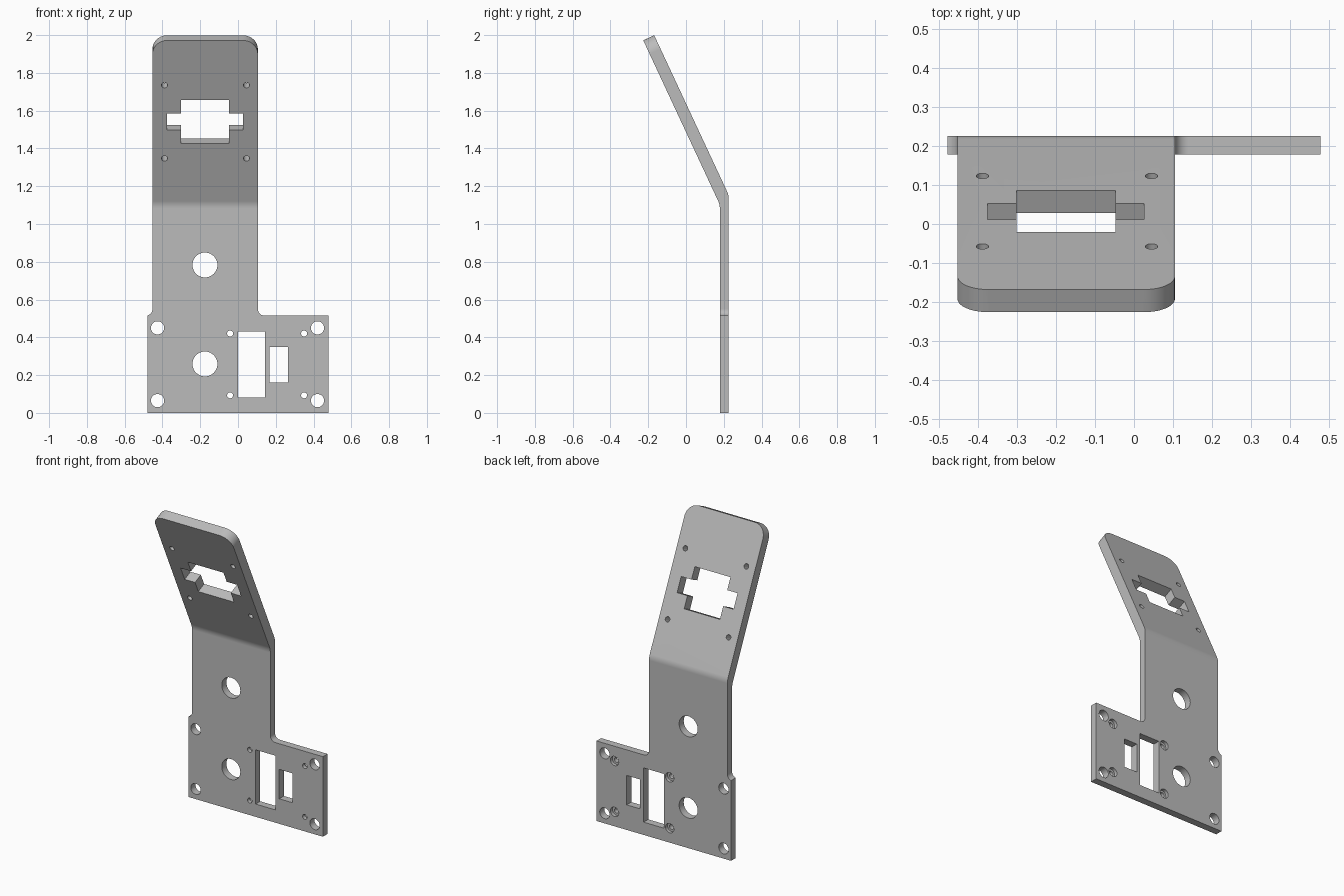
import bpy, bmesh, math
from mathutils import Matrix, Vector

cube = bpy.data.objects.get("Cube")
if cube:
    bpy.data.objects.remove(cube)

FRONT, BACK = 0.179, 0.226          # y of the upright plate faces
TILT = math.radians(25)             # forward lean of the head
THICK, LENGTH = 0.064, 0.959        # head thickness and length
LEFT, RIGHT = -0.453, 0.105         # neck edges
BEND = Vector((0, FRONT, 1.103))

UPRIGHT = Matrix.Rotation(math.pi / 2, 4, 'X')
HEAD = Matrix.Translation(BEND) @ Matrix.Rotation(math.pi / 2 + TILT, 4, 'X')


def arc(cx, cy, r, a0, a1, n):
    """Points on an arc, angles in degrees."""
    return [(cx + r * math.cos(math.radians(a0 + (a1 - a0) * i / n)),
             cy + r * math.sin(math.radians(a0 + (a1 - a0) * i / n))) for i in range(n + 1)]


def circle(x, y, r, n=32):
    return arc(x, y, r, 0, 360, n)[:-1]


def rect(x0, x1, y0, y1, r=0):
    if not r:
        return [(x0, y0), (x1, y0), (x1, y1), (x0, y1)]
    centres = [(x1 - r, y1 - r), (x0 + r, y1 - r), (x0 + r, y0 + r), (x1 - r, y0 + r)]
    return [p for i, (cx, cy) in enumerate(centres) for p in arc(cx, cy, r, 90 * i, 90 * i + 90, 8)]


def prism(name, points, frame, w0, w1):
    """Extrude a 2D outline along the local z axis of a frame."""
    bm = bmesh.new()
    face = bm.faces.new([bm.verts.new((x, y, w0)) for x, y in points])
    top = bmesh.ops.extrude_face_region(bm, geom=[face])["geom"]
    bmesh.ops.translate(bm, vec=(0, 0, w1 - w0), verts=[v for v in top if isinstance(v, bmesh.types.BMVert)])
    bmesh.ops.transform(bm, matrix=frame, verts=bm.verts)
    bmesh.ops.recalc_face_normals(bm, faces=bm.faces)
    mesh = bpy.data.meshes.new(name)
    bm.to_mesh(mesh)
    bm.free()
    obj = bpy.data.objects.new(name, mesh)
    bpy.context.collection.objects.link(obj)
    return obj


def soft_corner(y, z, size, n=4):
    """Small curve replacing the profile corner where the sheet bends."""
    c = Vector((y, z))
    a, b = c - Vector((0, size)), c + size * Vector((-math.sin(TILT), math.cos(TILT)))
    return [tuple((1 - t) ** 2 * a + 2 * t * (1 - t) * c + t * t * b) for t in (i / n for i in range(n + 1))]


# Bent sheet: side profile swept across the full width
tip_front = HEAD @ Vector((0, LENGTH, 0))
tip_back = HEAD @ Vector((0, LENGTH, -THICK))
back_z = tip_back.z - (BACK - tip_back.y) / math.tan(TILT)
profile = [(FRONT, 0)] + soft_corner(FRONT, BEND.z, 0.02) + [tip_front.yz[:], tip_back.yz[:]]
profile += soft_corner(BACK, back_z, 0.02)[::-1] + [(BACK, 0)]
side_frame = Matrix(((0, 0, 1, 0), (1, 0, 0, 0), (0, 1, 0, 0), (0, 0, 0, 1)))
bracket = prism("mounting_bracket", profile, side_frame, -0.479, 0.479)

cuts = []   # (outline, frame, depth range)


def cut(points, frame=UPRIGHT, w0=-0.6, w1=0.6):
    cuts.append((points, frame, w0, w1))


# Waste beside the neck, leaving filleted shoulders on the base
cut(rect(-0.9, LEFT, 0.515, 2.5, 0.035))
cut(rect(RIGHT, 0.9, 0.515, 2.5, 0.035))

# Rounded head corners
R, S = 0.08, LENGTH - 0.08
for edge, side in ((LEFT, -1), (RIGHT, 1)):
    cx = edge - side * R
    corner = [(cx + side * x, y) for x, y in arc(0, S, R, 0, 90, 10)]
    corner += [(cx, LENGTH + 0.1), (edge + side * 0.1, LENGTH + 0.1), (edge + side * 0.1, S)]
    cut(corner, HEAD, -0.2, 0.2)

# Head: cross-shaped window and four screw holes
cut(rect(-0.302, -0.048, 0.356, 0.610), HEAD, -0.2, 0.2)
cut(rect(-0.376, 0.026, 0.435, 0.532), HEAD, -0.2, 0.2)
for x in (-0.389, 0.045):
    for s in (0.269, 0.697):
        cut(circle(x, s, 0.016, 20), HEAD, -0.2, 0.2)

# Neck and base: cable holes, slots, corner holes, counterbored screw holes
for z in (0.259, 0.783):
    cut(circle(-0.175, z, 0.066, 40))
cut(rect(0, 0.143, 0.082, 0.431))
cut(rect(0.168, 0.264, 0.161, 0.350))
for x in (-0.426, 0.421):
    for z in (0.065, 0.450):
        cut(circle(x, z, 0.035))
for x in (-0.042, 0.350):
    for z in (0.093, 0.420):
        cut(circle(x, z, 0.016, 20))
        cut(circle(x, z, 0.030, 24), UPRIGHT, -0.6, -0.205)

# Apply every cut, then drop the cutters
cutters = []
for args in cuts:
    cutter = prism("cutter", *args)
    cutter.hide_render = True
    cutters.append(cutter)
    mod = bracket.modifiers.new("cut", 'BOOLEAN')
    mod.operation, mod.solver, mod.object = 'DIFFERENCE', 'EXACT', cutter
bpy.context.view_layer.update()
result = bpy.data.meshes.new_from_object(bracket.evaluated_get(bpy.context.evaluated_depsgraph_get()))
bracket.modifiers.clear()
bracket.data = result
for cutter in cutters:
    bpy.data.objects.remove(cutter)

# Single grey finish
grey = bpy.data.materials.new("plain_grey")
grey.use_nodes = True
colour = (0.5, 0.5, 0.5, 1)
grey.diffuse_color = colour
grey.node_tree.nodes["Principled BSDF"].inputs["Base Color"].default_value = colour
result.materials.clear()
result.materials.append(grey)

# Smooth curved walls and bend, keep plate edges crisp
bpy.ops.object.select_all(action='DESELECT')
bracket.select_set(True)
bpy.context.view_layer.objects.active = bracket
bpy.ops.object.shade_smooth_by_angle(angle=math.radians(30))
weighted = bracket.modifiers.new("flat_face_normals", 'WEIGHTED_NORMAL')
weighted.keep_sharp = True
